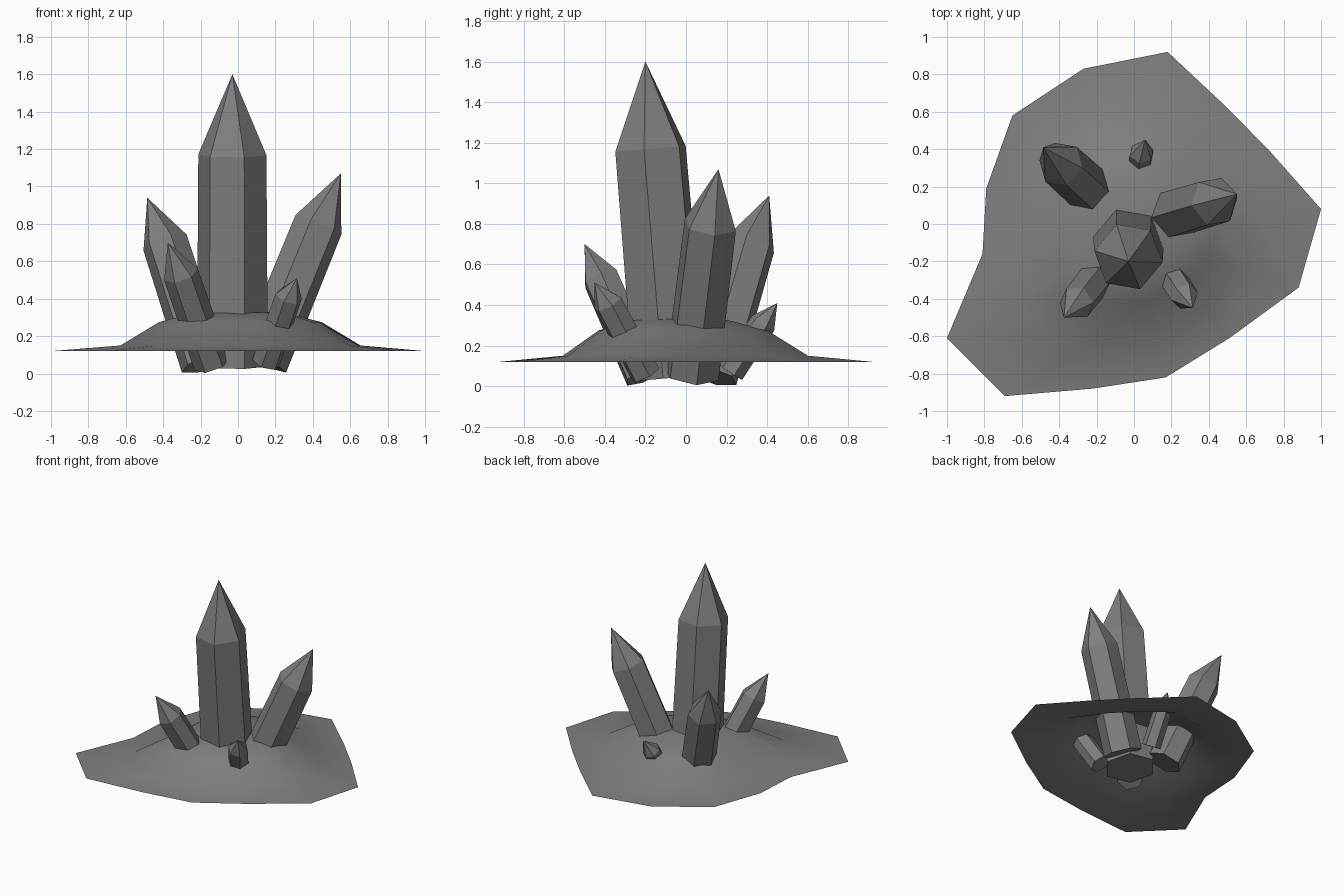
import bpy, math
from mathutils import Vector

if "Cube" in bpy.data.objects:
    bpy.data.objects.remove(bpy.data.objects["Cube"])

mat = bpy.data.materials.new("grey_stone")
mat.diffuse_color = (0.21, 0.21, 0.21, 1)
mat.use_nodes = True
mat.node_tree.nodes["Principled BSDF"].inputs["Base Color"].default_value = mat.diffuse_color


def make(name, verts, faces, smooth=False):
    me = bpy.data.meshes.new(name)
    me.from_pydata([tuple(v) for v in verts], [], faces)
    me.materials.append(mat)
    for p in me.polygons:
        p.use_smooth = smooth
    me.update()
    ob = bpy.data.objects.new(name, me)
    bpy.context.collection.objects.link(ob)
    return ob


def crystal(name, base, shoulder, tip, radius, phase):
    """Six-sided leaning prism with a pointed tip and a flat foot."""
    base, shoulder, tip = Vector(base), Vector(shoulder), Vector(tip)
    axis = (shoulder - base).normalized()
    u = (Vector((1, 0, 0)) - axis * axis.x).normalized()
    v = axis.cross(u)
    verts = []
    for centre, r in ((base, radius * 1.04), (shoulder, radius)):
        for i in range(6):
            a = math.radians(phase + 60 * i)
            verts.append(centre + (u * math.cos(a) + v * math.sin(a)) * r)
    verts.append(tip)
    faces = [tuple(reversed(range(6)))]
    for i in range(6):
        j = (i + 1) % 6
        faces.append((i, j, 6 + j, 6 + i))
        faces.append((6 + i, 6 + j, 12))
    make(name, verts, faces)


# Rock mound: open sheet, irregular rim rising in rings to a low crown
rim = [(1.0, .08), (.73, .385), (.50, .62), (.18, .92), (-.27, .83),
       (-.65, .58), (-.79, .19), (-.81, -.16), (-1.0, -.61), (-.69, -.92),
       (-.22, -.88), (.17, -.82), (.51, -.61), (.88, -.34)]
n = len(rim)
# (scale, height, blend towards a circle)
rings = [(1.0, .12, 0), (.67, .15, .3), (.46, .275, .4), (.26, .325, .6)]
verts, faces = [], []
for s, z, blend in rings:
    for x, y in rim:
        d = math.hypot(x, y)
        k = s * ((1 - blend) + blend * .93 / d)
        verts.append((x * k, y * k - .04 * (1 - s), z))
verts.append((0, -.03, .34))
for r in range(len(rings) - 1):
    for i in range(n):
        j = (i + 1) % n
        faces.append((r * n + i, r * n + j, (r + 1) * n + j, (r + 1) * n + i))
last = (len(rings) - 1) * n
for i in range(n):
    faces.append((last + i, last + (i + 1) % n, len(verts) - 1))
make("rock_mound", verts, faces, smooth=True)

# Crystals: foot centre, shoulder centre, tip, radius, twist
crystal("main_crystal", (-.03, -.08, .04), (-.03, -.175, 1.17), (-.03, -.20, 1.60), .185, -10)
crystal("right_crystal", (.13, .03, .06), (.43, .12, .795), (.55, .16, 1.07), .135, 12)
crystal("back_left_crystal", (-.18, .13, .05), (-.39, .32, .70), (-.485, .41, .94), .125, -15)
crystal("front_left_crystal", (-.14, -.21, .05), (-.305, -.42, .53), (-.375, -.50, .70), .095, 8)
crystal("front_right_crystal", (.15, -.20, .06), (.27, -.385, .41), (.315, -.45, .51), .075, 10)
crystal("back_crystal", (.02, .22, .07), (.04, .38, .31), (.06, .45, .41), .067, 20)
